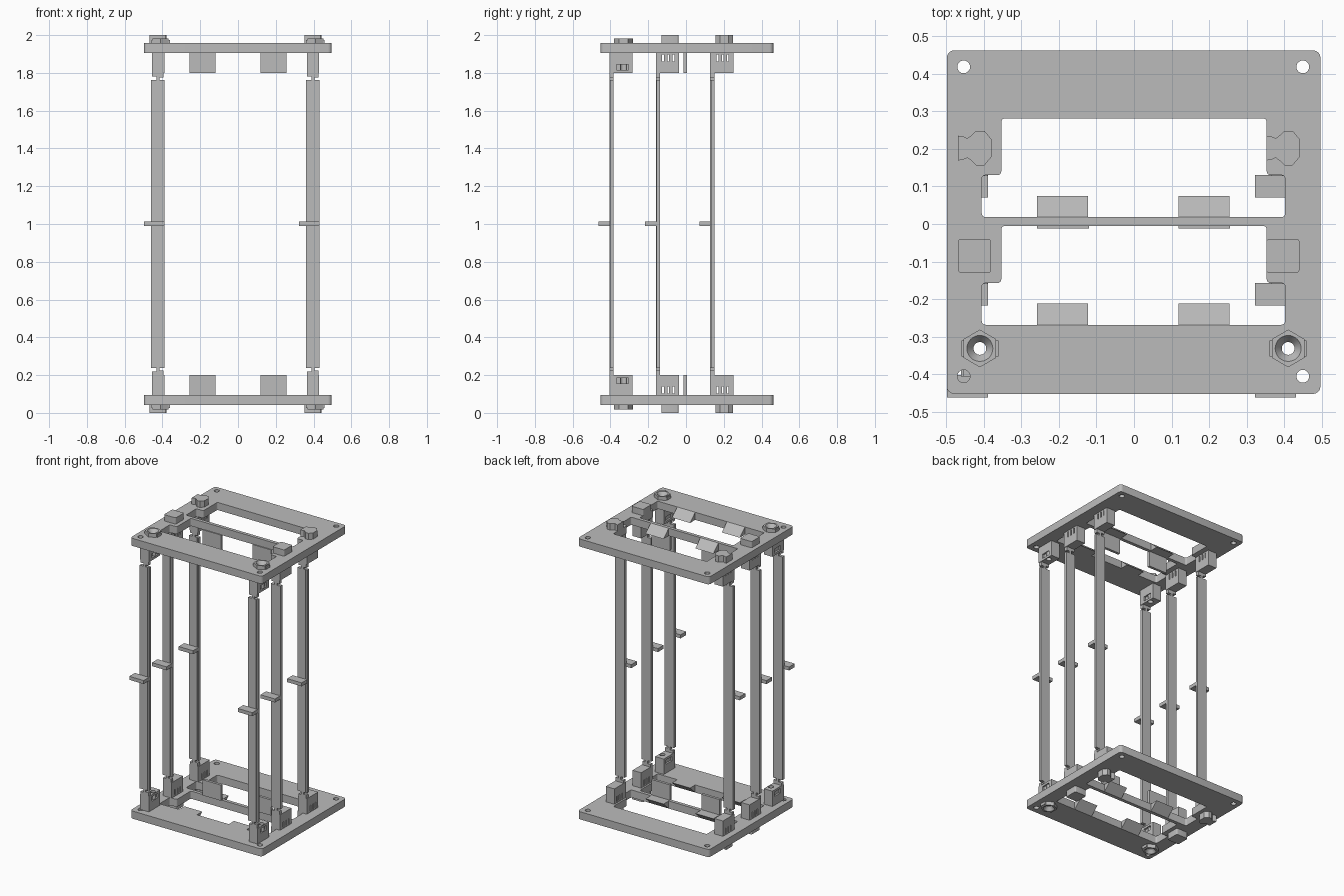
import bpy, bmesh, math
from mathutils import Vector, Matrix

if "Cube" in bpy.data.objects:
    bpy.data.objects.remove(bpy.data.objects["Cube"], do_unlink=True)

grey = bpy.data.materials.new("light_grey")
grey.use_nodes = True
COLOUR = (0.5, 0.5, 0.5, 1)
grey.diffuse_color = COLOUR
grey.node_tree.nodes["Principled BSDF"].inputs["Base Color"].default_value = COLOUR

STEP = 0.82          # spacing from the right row to the left row
DECK, LID = 1.905, 1.957   # underside and top of the upper frame
AXES = {"z": lambda a, b, c: (a, b, c),
        "y": lambda a, b, c: (a, c, b),
        "x": lambda a, b, c: (c, a, b)}


def finish(name, bm):
    bmesh.ops.recalc_face_normals(bm, faces=bm.faces)
    mesh = bpy.data.meshes.new(name)
    bm.to_mesh(mesh)
    bm.free()
    mesh.materials.append(grey)
    ob = bpy.data.objects.new(name, mesh)
    bpy.context.collection.objects.link(ob)
    return ob


def prism(name, outline, lo, hi, axis="z", radius=0):
    """Extrude an outline along an axis, optionally rounding its corners."""
    bm = bmesh.new()
    place = AXES[axis]
    base = bm.faces.new([bm.verts.new(place(a, b, lo)) for a, b in outline])
    ext = bmesh.ops.extrude_face_region(bm, geom=[base])
    move = Vector(place(0, 0, hi - lo))
    bmesh.ops.translate(bm, vec=move,
                        verts=[v for v in ext["geom"] if isinstance(v, bmesh.types.BMVert)])
    if radius:
        edges = [e for e in bm.edges
                 if abs((e.verts[0].co - e.verts[1].co).normalized().dot(move.normalized())) > 0.99]
        bmesh.ops.bevel(bm, geom=edges, offset=radius, segments=4, profile=0.5, affect="EDGES")
    return finish(name, bm)


def rect(a0, a1, b0, b1):
    return [(a0, b0), (a1, b0), (a1, b1), (a0, b1)]


def box(name, x, y, z, radius=0):
    return prism(name, rect(*x, *y), *z, radius=radius)


def cone(name, x, y, z, r0, r1, sides=32):
    bm = bmesh.new()
    bmesh.ops.create_cone(bm, cap_ends=True, segments=sides, radius1=r0, radius2=r1,
                          depth=z[1] - z[0],
                          matrix=Matrix.Translation((x, y, (z[0] + z[1]) / 2)))
    return finish(name, bm)


def cut(ob, cutters):
    for cutter in cutters:
        cutter.hide_render = True
        mod = ob.modifiers.new("cut", "BOOLEAN")
        mod.operation, mod.solver, mod.object = "DIFFERENCE", "EXACT", cutter
        bpy.context.view_layer.objects.active = ob
        bpy.ops.object.modifier_apply(modifier=mod.name)
        bpy.data.objects.remove(cutter, do_unlink=True)
    return ob


def window(y0, step_y, y1):
    """Opening that is wider along its front part."""
    return prism("window_cutter",
                 [(-0.405, y0), (0.402, y0), (0.402, step_y), (0.353, step_y),
                  (0.353, y1), (-0.353, y1), (-0.353, step_y), (-0.405, step_y)],
                 DECK - 0.1, LID + 0.1, radius=0.01)


def bore(x, y):
    return cone("bore_cutter", x, y, (DECK - 0.2, LID + 0.2), 0.017, 0.017)


upper = []

# Frame with two openings, corner holes and fastener bores
frame = box("frame", (-0.498, 0.496), (-0.452, 0.462), (DECK, LID), radius=0.02)
cut(frame, [window(0.018, 0.13, 0.281), window(-0.268, -0.157, -0.005)]
    + [bore(x, y) for x in (-0.453, 0.449) for y in (-0.405, 0.418)]
    + [bore(x, -0.331) for x in (-0.41, 0.41)])
upper.append(frame)

# Sloped ledges in the openings and stop plates on the crossbar
for x0, side in ((-0.258, "right"), (0.118, "left")):
    for y, row in ((0.018, "middle"), (-0.268, "front")):
        upper.append(prism(f"{row}_{side}_ledge",
                           [(y - 0.005, DECK), (y + 0.056, DECK), (y, LID), (y - 0.005, LID)],
                           x0, x0 + 0.136, "x"))
    upper.append(box(f"{side}_stop_plate", (x0, x0 + 0.138), (-0.012, 0.006), (1.80, DECK + 0.002)))

ROWS = (("front", -0.405), ("middle", -0.16), ("back", 0.128))
for shift, side in ((0, "right"), (STEP, "left")):
    x0 = -0.46 + shift
    cx = -0.41 + shift
    for row, y in ROWS:
        # Socket blocks with side slots
        block = box(f"{row}_{side}_socket", (x0 + 0.005, x0 + 0.07), (y, y + 0.123),
                    (1.80, DECK + 0.001))
        if row == "front":
            cutters = [bore(cx, -0.331)]
            for face in (x0 + 0.005, x0 + 0.07):
                cutters.append(box("slot_cutter", (face - 0.012, face + 0.012),
                                   (y + 0.036, y + 0.1), (1.815, 1.845)))
        else:
            cutters = [box("slot_cutter", (x0 - 0.1, x0 + 0.2), (y + s, y + s + 0.009),
                           (1.86, 1.898)) for s in (0.034, 0.062, 0.089)]
        upper.append(cut(block, cutters))

    # Hexagonal countersunk bushing with side lugs
    bushing = cone(f"{side}_bushing", cx, -0.331, (LID - 0.002, 1.982), 0.05, 0.05, 6)
    cut(bushing, [bore(cx, -0.331),
                  cone("sink_cutter", cx, -0.331, (1.958, 1.984), 0.017, 0.036)])
    upper.append(bushing)
    for d in (-1, 1):
        upper.append(box(f"{side}_bushing_lug", sorted((cx + d * 0.041, cx + d * 0.049)),
                         (-0.352, -0.31), (LID - 0.002, 1.975)))

    # Square pad
    upper.append(box(f"{side}_pad", (cx - 0.058, cx + 0.03), (-0.13, -0.04),
                     (LID - 0.002, 2.0), radius=0.008))

    # Waisted latch knob
    half = [(-0.058, 0.033), (-0.045, 0.031), (-0.033, 0.026), (-0.022, 0.034),
            (-0.01, 0.046), (0.012, 0.046), (0.032, 0.022)]
    outline = half + [(a, -b) for a, b in reversed(half)]
    upper.append(prism(f"{side}_latch_knob", [(cx + a, 0.202 + b) for a, b in outline],
                       LID - 0.002, 2.0))

    # Upright strips with waisted ends, a thin side lip and a finger tab
    for row, y in ROWS:
        end = [(0, 1.762), (0.028, 1.762), (0.028, 1.782), (0.006, 1.782), (0.006, 1.802)]
        end += [(0.066, 1.802), (0.066, 1.775), (0.045, 1.775), (0.045, 1.762), (0.06, 1.762)]
        strip = end + [(a, 2 - z) for a, z in reversed(end)]
        prism(f"{row}_{side}_upright", [(x0 + a, z) for a, z in strip], y, y + 0.022, "y")
        box(f"{row}_{side}_upright_lip", (x0 + 0.058, x0 + 0.071), (y + 0.004, y + 0.022),
            (0.238, 1.762))
        box(f"{row}_{side}_finger_tab", (x0 - 0.038, x0 + 0.071), (y - 0.057, y + 0.003),
            (0.99, 1.014))

# Mirror the whole upper assembly to make the base
for ob in upper:
    bm = bmesh.new()
    bm.from_mesh(ob.data)
    for v in bm.verts:
        v.co.z = 2 - v.co.z
    finish("lower_" + ob.name, bm)
    ob.name = "upper_" + ob.name

# Smooth the round bores while keeping hard edges
for ob in bpy.context.scene.objects:
    ob.select_set(ob.type == "MESH")
bpy.ops.object.shade_smooth_by_angle(angle=math.radians(25))
